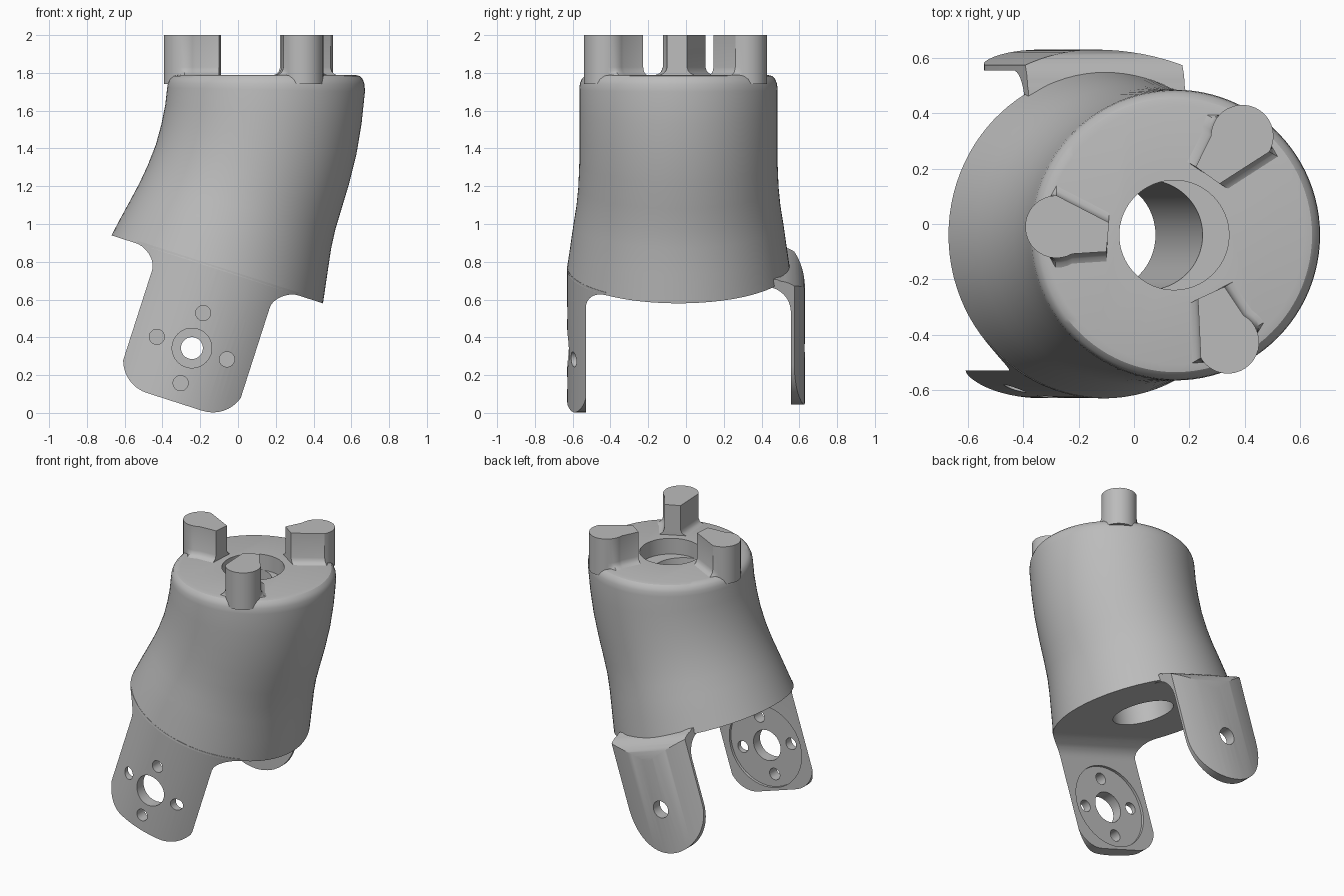
import bpy, bmesh, math
from mathutils import Vector

cube = bpy.data.objects.get("Cube")
if cube:
    bpy.data.objects.remove(cube)

grey = bpy.data.materials.new("plain_grey")
grey.use_nodes = True
grey.diffuse_color = (0.5, 0.5, 0.5, 1)
grey.node_tree.nodes["Principled BSDF"].inputs["Base Color"].default_value = (0.5, 0.5, 0.5, 1)

# Tilted frame of the lower end: u across, y depth, v along the axis
BASE = Vector((-0.11, 0, 0.76))
V = Vector((0.306, 0, 0.952)).normalized()
U = Vector((V.z, 0, -V.x))
MID_Y = -0.04


def tilt(u, y, v):
    return BASE + u * U + v * V + Vector((0, y, 0))


def loft(name, rings):
    """Closed solid through rings of equal point count."""
    bm = bmesh.new()
    loops = [[bm.verts.new(p) for p in ring] for ring in rings]
    n = len(loops[0])
    for a, b in zip(loops, loops[1:]):
        for i in range(n):
            j = (i + 1) % n
            bm.faces.new((a[i], a[j], b[j], b[i]))
    bm.faces.new(loops[0])
    bm.faces.new(loops[-1])
    bmesh.ops.recalc_face_normals(bm, faces=bm.faces[:])
    mesh = bpy.data.meshes.new(name)
    bm.to_mesh(mesh)
    bm.free()
    mesh.materials.append(grey)
    obj = bpy.data.objects.new(name, mesh)
    bpy.context.collection.objects.link(obj)
    return obj


def arc(cx, cy, r, start, end, steps=10):
    angles = [math.radians(start + (end - start) * i / steps) for i in range(steps + 1)]
    return [(cx + r * math.cos(a), cy + r * math.sin(a)) for a in angles]


def circle(r, n=64):
    return arc(0, 0, r, 0, 360, n)[:-1]


def activate(obj):
    bpy.ops.object.select_all(action='DESELECT')
    obj.select_set(True)
    bpy.context.view_layer.objects.active = obj


def combine(obj, tool, operation='DIFFERENCE'):
    tool.hide_render = True
    mod = obj.modifiers.new("cut", 'BOOLEAN')
    mod.operation, mod.object, mod.solver = operation, tool, 'EXACT'
    activate(obj)
    bpy.ops.object.modifier_apply(modifier=mod.name)
    bpy.data.objects.remove(tool)


def smooth(obj, angle=30):
    activate(obj)
    bpy.ops.object.shade_smooth_by_angle(angle=math.radians(angle))


def hole(obj, u, v, r, y0, y1):
    combine(obj, loft("hole", [[tilt(u + a, y, v + b) for a, b in circle(r, 40)] for y in (y0, y1)]))


def arm(name, radius, axis_y, outline, profile, y_range):
    """Curved plate: round bar trimmed by a face outline and a side profile."""
    obj = loft(name, [[tilt(a, axis_y + b, v) for a, b in circle(radius, 128)] for v in (-0.9, 0.1)])
    combine(obj, loft("outline", [[tilt(u, y, v) for u, v in outline] for y in y_range]), 'INTERSECT')
    combine(obj, loft("profile", [[tilt(u, y, v) for y, v in profile] for u in (-1, 1)]), 'INTERSECT')
    return obj


# Body: left edge x, z, right edge x, z and half depth of each section
sections = [
    (-0.67, 0.94, 0.45, 0.58, 0.59), (-0.617, 1.04, 0.472, 0.73, 0.572),
    (-0.565, 1.135, 0.493, 0.87, 0.555), (-0.52, 1.22, 0.515, 0.97, 0.54),
    (-0.478, 1.31, 0.548, 1.08, 0.53), (-0.435, 1.42, 0.59, 1.22, 0.525),
    (-0.405, 1.53, 0.627, 1.37, 0.525), (-0.385, 1.63, 0.654, 1.53, 0.525),
    (-0.375, 1.72, 0.672, 1.70, 0.525), (-0.371, 1.745, 0.67, 1.74, 0.522),
    (-0.361, 1.768, 0.66, 1.767, 0.512), (-0.343, 1.784, 0.643, 1.784, 0.495),
    (-0.315, 1.79, 0.615, 1.79, 0.468)]
rings = []
for lx, lz, rx, rz, depth in sections:
    mid, half = Vector(((lx + rx) / 2, MID_Y, (lz + rz) / 2)), Vector(((rx - lx) / 2, 0, (rz - lz) / 2))
    rings.append([mid + half * a + Vector((0, depth * b, 0)) for a, b in circle(1, 96)])
body = loft("body", rings)

# Slanted bore and straight top recess
for x0, z0, x1, z1 in ((-0.155, 0.5, 0.05, 1.68), (0.145, 1.68, 0.145, 1.9)):
    combine(body, loft("bore", [[Vector((x + a, MID_Y + b, z)) for a, b in circle(0.198)]
                                for x, z in ((x0, z0), (x1, z1))]))
smooth(body)

# Three coupling lugs with flared feet, turned around the top centre
lug_outline = [(-0.24, 0.045), (-0.25, -0.06)] + [(x, y + 0.03) for x, y in arc(-0.43, 0, 0.113, -60, -270, 20)]
for k in range(3):
    turn = math.radians(-120 * k)
    rings = []
    for z, flare in ((1.74, 0.035), (1.79, 0.035), (1.798, 0.018), (1.81, 0.007), (1.83, 0), (2, 0)):
        ring = []
        for x, y in lug_outline:
            if x > -0.44:
                y += flare * (1 if y > 0.03 else -1)
            ring.append(Vector((0.15 + x * math.cos(turn) - y * math.sin(turn),
                                MID_Y + x * math.sin(turn) + y * math.cos(turn), z)))
        rings.append(ring)
    smooth(loft("coupling_lug_%d" % (k + 1), rings))

# Front arm: half outline mirrored, flared into the body at the top
half = [(0.155, -0.737)] + arc(0.155, -0.557, 0.18, -90, 0) + arc(0.475, -0.14, 0.14, 180, 90) + [(0.475, 0.015)]
front_outline = half[1:] + [(-u, v) for u, v in reversed(half[1:])]
front_profile = [(-1, -1), (-0.53, -1)] + arc(-0.42, -0.11, 0.11, 180, 90) + [(-0.42, 0.015), (-1, 0.015)]
front_arm = arm("front_arm", 0.589, MID_Y, front_outline, front_profile, (-1, 0))
HUB = -0.438
hole(front_arm, 0, HUB, 0.28, -0.548, -0.4)
hole(front_arm, 0, HUB, 0.105, -1, -0.3)
for u, v in ((0.195, 0), (-0.195, 0), (0, 0.195), (0, -0.195)):
    hole(front_arm, u, HUB + v, 0.04, -1, -0.3)
smooth(front_arm)

# Back arm: round-ended plate stepping outward from the body
back_outline = arc(0, HUB, 0.298, 180, 360, 32) + [(0.298, 0.09), (-0.298, 0.09)]
back_profile = ([(0.555, -0.85)] + arc(0.415, -0.14, 0.14, 0, 90) + [(0.4, 0.04), (0.48, 0.04)]
                + arc(0.49, -0.11, 0.14, 85, 0) + [(0.63, -0.85)])
back_arm = arm("back_arm", 0.82, -0.19, back_outline, back_profile, (0.2, 1))
hole(back_arm, 0, HUB, 0.058, 0.3, 1)
smooth(back_arm)
